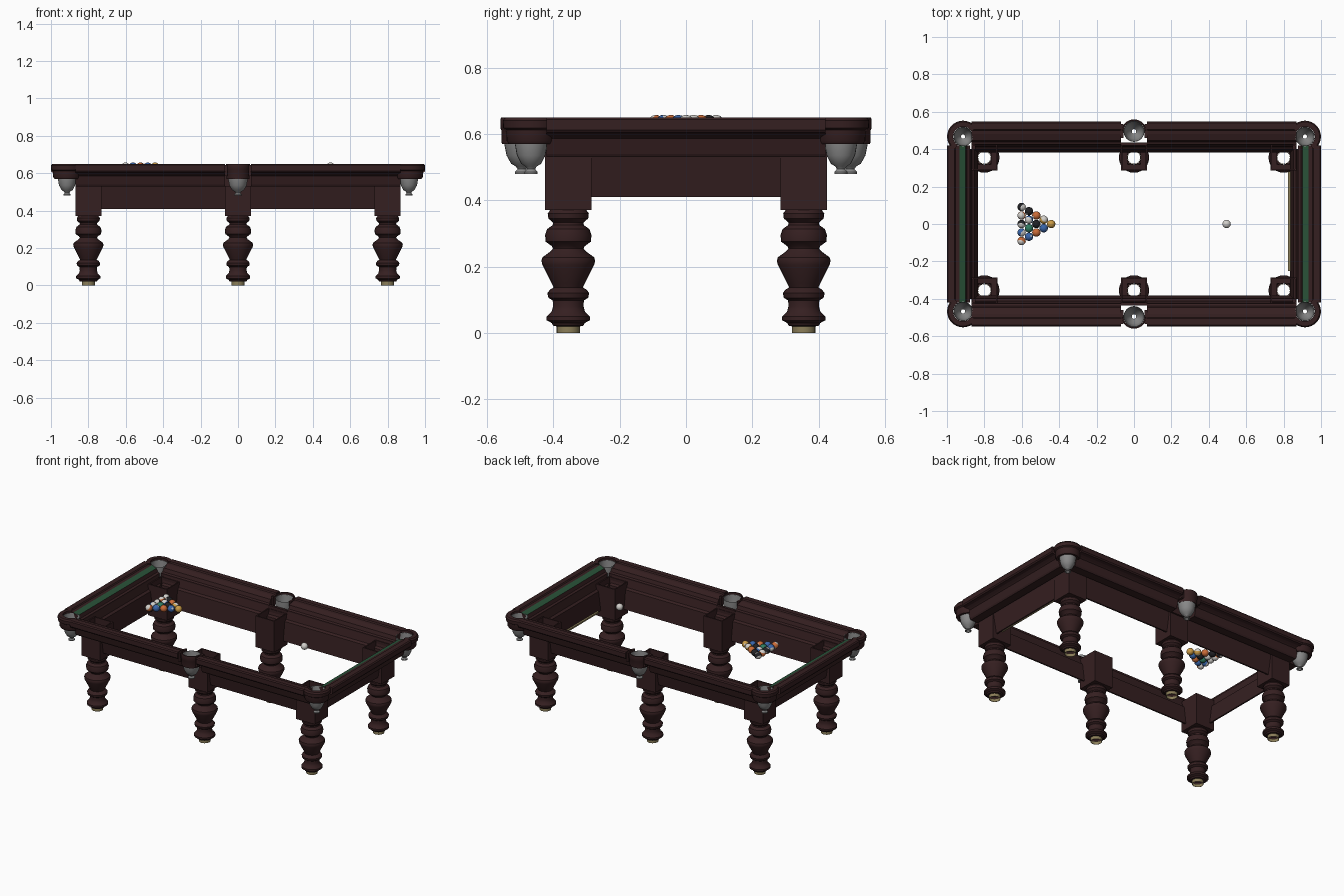
import bpy, bmesh, math, random
from mathutils import Euler, Vector

cube = bpy.data.objects.get("Cube")
if cube:
    bpy.data.objects.remove(cube, do_unlink=True)
random.seed(4)


def material(name, r, g, b):
    m = bpy.data.materials.new(name)
    m.use_nodes = True
    m.diffuse_color = (r, g, b, 1)
    m.node_tree.nodes["Principled BSDF"].inputs["Base Color"].default_value = (r, g, b, 1)
    return m


WOOD = material("dark wood", 0.036, 0.014, 0.015)
BRASS = material("dull brass", 0.26, 0.21, 0.10)
GREY = material("pocket grey", 0.25, 0.25, 0.25)
GREEN = material("green cloth", 0.022, 0.085, 0.04)
WHITE = material("ball white", 0.65, 0.63, 0.6)
YELLOW = material("ball yellow", 0.6, 0.33, 0.06)
ORANGE = material("ball orange", 0.6, 0.15, 0.04)
BLUE = material("ball blue", 0.04, 0.13, 0.4)
BLACK = material("ball black", 0.015, 0.015, 0.018)
DARK_GREEN = material("ball green", 0.03, 0.2, 0.12)


def finish(name, bm, mats, smooth=True):
    bmesh.ops.recalc_face_normals(bm, faces=bm.faces)
    mesh = bpy.data.meshes.new(name)
    bm.to_mesh(mesh)
    bm.free()
    for m in mats:
        mesh.materials.append(m)
    ob = bpy.data.objects.new(name, mesh)
    bpy.context.collection.objects.link(ob)
    if smooth:
        bpy.ops.object.select_all(action='DESELECT')
        ob.select_set(True)
        bpy.context.view_layer.objects.active = ob
        bpy.ops.object.shade_smooth_by_angle(angle=math.radians(35))
    return ob


def skin(bm, rings, caps=False):
    """Join closed rows of points, with optional end caps."""
    rows = [[bm.verts.new(p) for p in ring] for ring in rings]
    m = len(rows[0])
    for a, b in zip(rows, rows[1:]):
        for j in range(m):
            k = (j + 1) % m
            bm.faces.new((a[j], a[k], b[k], b[j]))
    if caps:
        bm.faces.new(rows[0])
        bm.faces.new(rows[-1])


def lathe(name, profile, x, y, mat, scale=1, sides=24):
    bm = bmesh.new()
    turns = [2 * math.pi * i / sides for i in range(sides)]
    skin(bm, [[(x + r * scale * math.cos(a), y + r * scale * math.sin(a), z) for a in turns]
              for r, z in profile])
    return finish(name, bm, [mat])


def box(name, x0, x1, y0, y1, z0, z1, mat):
    bm = bmesh.new()
    skin(bm, [[(x0, y0, z), (x1, y0, z), (x1, y1, z), (x0, y1, z)] for z in (z0, z1)], True)
    return finish(name, bm, [mat], False)


# Cross-sections as (distance inward from the outer edge, height)
RAIL = [(0, .612), (0, .643), (.006, .65), (.041, .65), (.046, .642), (.066, .64),
        (.1, .628), (.108, .605), (.122, .60), (.122, .53), (.066, .53), (.06, .54),
        (.048, .586), (.04, .592), (.026, .60), (.006, .604)]
# Apron leans slightly inward toward its lower edge
APRON = [(.12, .60), (.134, .545), (.148, .535), (.165, .41), (.155, .41), (.134, .53)]


def moulding(name, profile, place, t0, t1, cloth=False):
    bm = bmesh.new()
    skin(bm, [[place(t, w, z) for w, z in profile] for t in (t0, t1)], True)
    if cloth:
        for f in bm.faces:
            c = f.calc_center_median()
            if .91 < abs(c.x) < .925 and c.z > .632 and len(f.verts) == 4:
                f.material_index = 1
    return finish(name, bm, [WOOD, GREEN], False)


for s, side in ((-1, "front"), (1, "back")):
    def long_side(t, w, z):
        return (t, s * (.547 - w), z)
    for h, half in ((-1, "right"), (1, "left")):
        moulding(f"{side}_{half}_rail", RAIL, long_side, h * .07, h * .87)
    moulding(f"{side}_apron", APRON, long_side, -.85, .85)
for s, side in ((-1, "right"), (1, "left")):
    def short_side(t, w, z):
        return (s * (1 - w), t, z)
    moulding(f"{side}_end_rail", RAIL, short_side, -.42, .42, True)
    moulding(f"{side}_end_apron", APRON, short_side, -.4, .4)
box("brass_strip", .824, .836, -.25, .28, .41, .42, BRASS)

# Turned legs, open blocks above them and brass feet
LEG = [(.036, .02), (.046, .022), (.05, .03), (.065, .038), (.065, .05), (.05, .065),
       (.046, .08), (.047, .098), (.06, .106), (.063, .12), (.055, .131), (.044, .137),
       (.05, .15), (.078, .205), (.081, .218), (.078, .228), (.052, .247), (.046, .255),
       (.05, .262), (.068, .275), (.07, .295), (.064, .313), (.047, .325), (.046, .333),
       (.06, .345), (.062, .36), (.055, .37)]


def leg_block(name, x, y):
    bm = bmesh.new()
    q = [(-1, -1), (1, -1), (1, 1), (-1, 1)]
    skin(bm, [[(x + r * a, y + r * b, z) for a, b in q]
              for r, z in ((.036, .37), (.07, .37), (.07, .58), (.062, .58), (.062, .4))])
    return finish(name, bm, [WOOD], False)


for x, col in ((-.8, "right"), (0, "middle"), (.8, "left")):
    for y, row in ((-.355, "front"), (.355, "back")):
        tag = f"{row}_{col}"
        lathe(tag + "_leg", LEG, x, y, WOOD)
        leg_block(tag + "_leg_block", x, y)
        lathe(tag + "_foot", [(.033, .004), (.033, 0), (.035, 0), (.035, .022)], x, y, BRASS)

# Pockets: hanging cup with a wooden collar open toward the table
CUP = [(.012, .482), (.021, .48), (.021, .486), (.013, .494), (.018, .502), (.032, .51),
       (.046, .535), (.053, .57), (.056, .605), (.056, .636), (.054, .636), (.051, .605),
       (.047, .575), (.04, .537), (.012, .505)]
COLLAR = [(0, .572), (.013, .57), (.018, .58), (.019, .612), (.027, .618),
          (.028, .64), (.022, .65), (0, .65)]


def collar(name, x, y, facing, spread, inner, thickness):
    bm = bmesh.new()
    rings = []
    for i in range(19):
        a = math.radians(facing + spread * (i / 9 - 1))
        rings.append([(x + (inner + r * thickness) * math.cos(a),
                       y + (inner + r * thickness) * math.sin(a), z) for r, z in COLLAR])
    skin(bm, rings, True)
    return finish(name, bm, [WOOD])


for s, row in ((-1, "front"), (1, "back")):
    for h, col in ((-1, "right"), (0, "middle"), (1, "left")):
        x, y = h * .914, s * (.467 if h else .495)
        facing = math.degrees(math.atan2(s, h))
        lathe(f"{row}_{col}_pocket_cup", CUP, x, y, GREY, .93 if h else 1)
        if h:
            collar(f"{row}_{col}_pocket_collar", x, y, facing, 102, .053, 1.16)
            # Shoulder joining the middle collar to the rail beside it
            box(f"{row}_{col}_shoulder", *sorted((h * .057, h * .072)),
                *sorted((s * .46, s * .535)), .585, .645, WOOD)
        else:
            collar(f"{row}_{col}_pocket_collar", x, y, facing, 92, .056, .32)
    # Bridge piece behind the middle pocket
    box(f"{row}_middle_bridge", -.07, .07, *sorted((s * .42, s * .436)), .53, .60, WOOD)


# Balls: striped ones are white with a coloured band
def ball(name, x, y, mat, striped=False):
    bm = bmesh.new()
    bmesh.ops.create_uvsphere(bm, u_segments=16, v_segments=12, radius=.0225)
    for f in bm.faces:
        c = f.calc_center_median().normalized()
        f.material_index = 1 if c.z > .93 or (striped and abs(c.z) > .45) else 0
    tilt = Euler([random.uniform(-1.2, 1.2) for _ in range(3)]).to_matrix()
    bmesh.ops.rotate(bm, verts=bm.verts, matrix=tilt)
    bmesh.ops.translate(bm, verts=bm.verts, vec=Vector((x, y, .635)))
    return finish(name, bm, [mat, WHITE])


ball("cue_ball", .495, 0, WHITE)
# Rack lines from the apex, each from front to back, with the striped places
RACK = [([YELLOW], []), ([BLUE, YELLOW], [1]), ([ORANGE, BLACK, ORANGE], []),
        ([BLUE, DARK_GREEN, BLUE, BLACK], [2]),
        ([ORANGE, BLUE, BLACK, ORANGE, BLACK], [0, 1, 2, 3, 4])]
for line, (colours, stripes) in enumerate(RACK):
    for k, mat in enumerate(colours):
        ball(f"rack_ball_{line + 1}_{k + 1}", -.443 - line * .0395,
             (k - line / 2) * .0455, mat, k in stripes)
